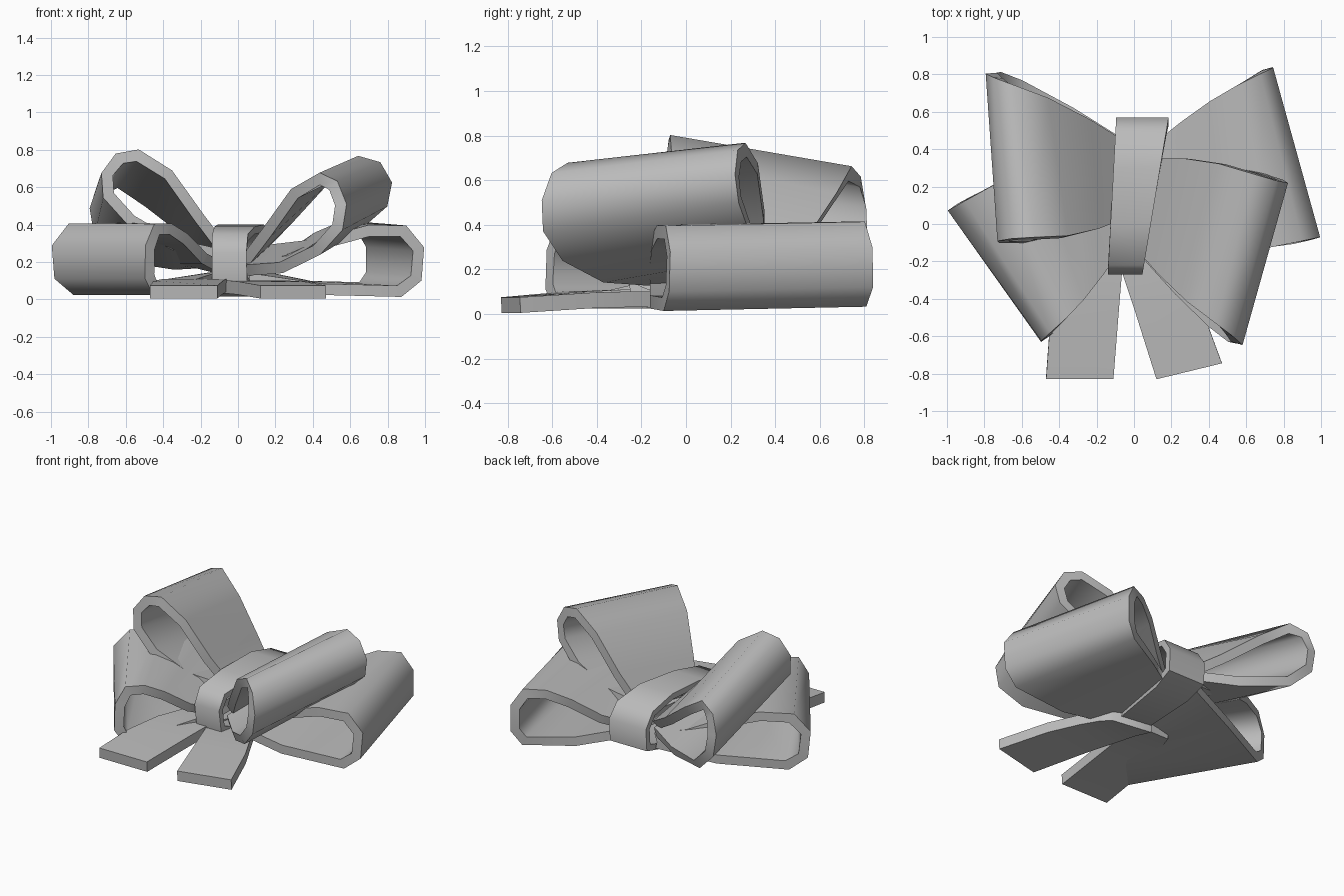
import bpy
import math
from mathutils import Vector

cube = bpy.data.objects.get("Cube")
if cube:
    bpy.data.objects.remove(cube, do_unlink=True)

grey = bpy.data.materials.new("ribbon_grey")
grey.use_nodes = True
colour = (0.5, 0.5, 0.5, 1)
grey.diffuse_color = colour
grey.node_tree.nodes["Principled BSDF"].inputs["Base Color"].default_value = colour


def ribbon(name, front, back, thickness, flip=False, closed=False):
    """Band stretched between two edge lines, thickened inward."""
    n = len(front)
    faces = []
    for i in range(n if closed else n - 1):
        j = (i + 1) % n
        face = (i, j, n + j, n + i)
        faces.append(face[::-1] if flip else face)
    mesh = bpy.data.meshes.new(name)
    mesh.from_pydata([tuple(p) for p in list(front) + list(back)], [], faces)
    mesh.materials.append(grey)
    obj = bpy.data.objects.new(name, mesh)
    bpy.context.collection.objects.link(obj)
    solid = obj.modifiers.new("thickness", 'SOLIDIFY')
    solid.thickness = thickness
    solid.offset = -1
    solid.use_even_offset = True
    bpy.ops.object.select_all(action='DESELECT')
    obj.select_set(True)
    bpy.context.view_layer.objects.active = obj
    bpy.ops.object.modifier_apply(modifier=solid.name)
    bpy.ops.object.shade_smooth_by_angle(angle=math.radians(58))


# Teardrop profiles: fraction along the loop, fraction of its width
UPPER = [(0, .12), (.25, .27), (.6, .5), (.87, .45), (.98, .2),
         (.98, -.15), (.87, -.42), (.62, -.52), (.28, -.42), (0, -.15)]
UPPER_SAGGING = [(0, .12), (.25, .2), (.6, .38), (.87, .47), (.98, .2),
                 (.97, -.2), (.87, -.58), (.65, -.76), (.28, -.5), (0, -.15)]
LOWER = [(0, .12), (.22, .2), (.48, .42), (.7, .52), (.91, .47),
         (1, .15), (.97, -.3), (.85, -.5), (.4, -.38), (0, -.15)]


def teardrop(flare, profile, base, tip, width):
    """Loop edge in the upright plane through base and tip, bowed in y."""
    base, tip = Vector(base), Vector(tip)
    axis = tip - base
    side = axis.cross(Vector((0, 0, 1))).normalized()
    up = side.cross(axis).normalized()
    return [base + axis * u + up * (h * width)
            + Vector((0, flare * math.sin(math.pi * u), 0)) for u, h in profile]


# Four loops: front edge and back edge as profile, base, tip, width
loops = {
    "upper_left_loop": ((UPPER, (.03, -.15, .18), (.57, -.635, .57), .4),
                        (UPPER, (.14, .35, .28), (.81, .22, .68), .36)),
    "upper_right_loop": ((UPPER, (-.09, .02, .26), (-.71, -.085, .73), .37),
                         (UPPER_SAGGING, (-.08, .46, .22), (-.79, .8, .56), .34)),
    "lower_left_loop": ((LOWER, (.05, -.16, .14), (1, -.07, .22), .39),
                        (LOWER, (.12, .44, .15), (.75, .84, .24), .39)),
    "lower_right_loop": ((LOWER, (-.08, -.15, .15), (-.5, -.63, .23), .39),
                         (LOWER, (-.1, .48, .15), (-1, .07, .23), .39)),
}
for name, (front, back) in loops.items():
    ribbon(name, teardrop(-.04, *front), teardrop(.035, *back),
           .06, flip=front[2][0] < 0)

# Knot band wrapped around the middle, widening to the back
ring = [(-.25, .1), (-.27, .25), (-.22, .35), (0, .39), (.3, .4),
        (.5, .35), (.57, .25), (.56, .1), (.4, .06), (-.15, .06)]
left, right = [], []
for y, z in ring:
    t = (y + .27) / .84
    left.append((-.14 + .045 * t, y, z))
    right.append((.045 + .14 * t, y, z))
ribbon("knot_band", left, right, .04, flip=True, closed=True)

# Two flat tails running forward from under the knot
tail_heights = (.075, .1, .11, .11, .1)


def tail(name, inner, outer, drop, flip):
    def lift(edge):
        return [(x, y, z - drop * i) for i, ((x, y), z) in enumerate(zip(edge, tail_heights))]
    ribbon(name, lift(inner), lift(outer), .07, flip)


tail("left_tail",
     [(.12, -.83), (0, -.45), (-.06, -.27), (-.1, -.1), (-.13, .02)],
     [(.47, -.745), (.35, -.42), (.25, -.22), (.19, -.1), (.15, -.02)], .004, True)
tail("right_tail",
     [(-.11, -.83), (-.08, -.45), (-.065, -.27), (-.03, -.1), (0, 0)],
     [(-.47, -.83), (-.45, -.55), (-.4, -.3), (-.33, -.12), (-.28, 0)], 0, False)
